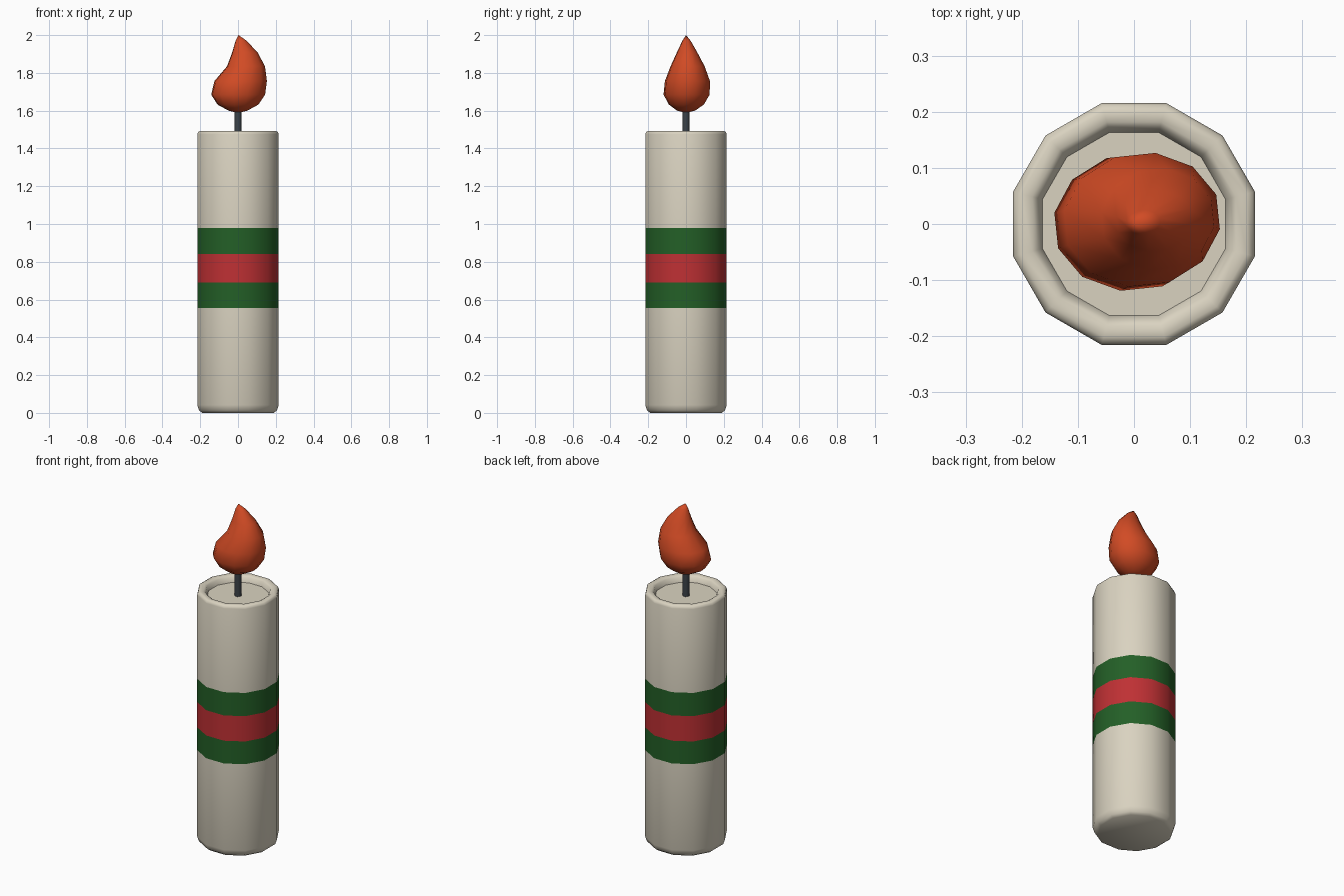
import bpy, bmesh, math

if "Cube" in bpy.data.objects:
    bpy.data.objects.remove(bpy.data.objects["Cube"])


def material(name, rgb):
    m = bpy.data.materials.new(name)
    m.diffuse_color = (*rgb, 1)
    m.use_nodes = True
    m.node_tree.nodes["Principled BSDF"].inputs["Base Color"].default_value = m.diffuse_color
    return m


cream = material("cream wax", (0.70, 0.65, 0.53))
green = material("green band", (0.017, 0.115, 0.02))
red = material("red band", (0.52, 0.03, 0.034))
orange = material("flame orange", (0.64, 0.07, 0.018))
dark = material("wick grey", (0.045, 0.055, 0.065))


def loft(name, rings, sides, phase, mats, angle, pick=None):
    """Skin elliptical rings (z, cx, cy, rx, ry); zero radius closes to a point."""
    bm = bmesh.new()
    loops = []
    for z, cx, cy, rx, ry in rings:
        if rx == 0:
            loops.append([bm.verts.new((cx, cy, z))] * sides)
            continue
        loops.append([bm.verts.new((cx + rx * math.cos(a), cy + ry * math.sin(a), z))
                      for a in (phase + math.tau * i / sides for i in range(sides))])
    for lo, hi in zip(loops, loops[1:]):
        for i in range(sides):
            j = (i + 1) % sides
            quad = list(dict.fromkeys((lo[i], lo[j], hi[j], hi[i])))
            bm.faces.new(quad)
    if rings[0][3]:
        bm.faces.new(loops[0][::-1])
    if rings[-1][3]:
        bm.faces.new(loops[-1])
    bmesh.ops.recalc_face_normals(bm, faces=bm.faces)
    if pick:
        for f in bm.faces:
            f.material_index = pick(f.calc_center_median().z)
    mesh = bpy.data.meshes.new(name)
    bm.to_mesh(mesh)
    bm.free()
    for m in mats:
        mesh.materials.append(m)
    ob = bpy.data.objects.new(name, mesh)
    bpy.context.collection.objects.link(ob)
    bpy.ops.object.select_all(action='DESELECT')
    ob.select_set(True)
    bpy.context.view_layer.objects.active = ob
    bpy.ops.object.shade_smooth_by_angle(angle=math.radians(angle))
    return ob


# Wax body: twelve-sided turned profile with rounded rim and sunken pool
profile = [(0.196, 0.0), (0.213, 0.013), (0.223, 0.042),
           (0.223, 0.555), (0.223, 0.69), (0.223, 0.84), (0.223, 0.978),
           (0.223, 1.475), (0.219, 1.487), (0.208, 1.493),
           (0.188, 1.491), (0.177, 1.483), (0.169, 1.455)]


def band(z):
    if 0.69 < z < 0.84:
        return 2
    return 1 if 0.555 < z < 0.978 else 0


loft("candle_body", [(z, 0, 0, r, r) for r, z in profile], 12,
     math.radians(15), [cream, green, red], 50, band)

# Wick
loft("wick", [(1.45, 0, 0, 0.019, 0.019), (1.62, 0, 0, 0.019, 0.019)], 8,
     math.radians(22.5), [dark], 50)

# Flame: teardrop whose upper half bulges to one side
flame = [(1.588, 0, 0, 0, 0),
         (1.600, 0.000, 0.000, 0.050, 0.048),
         (1.632, 0.000, 0.002, 0.110, 0.093),
         (1.685, 0.001, 0.003, 0.145, 0.123),
         (1.757, 0.015, 0.006, 0.141, 0.120),
         (1.835, 0.043, 0.004, 0.102, 0.091),
         (1.907, 0.037, 0.002, 0.069, 0.055),
         (1.970, 0.017, 0.001, 0.030, 0.022),
         (2.000, 0.003, 0, 0, 0)]
loft("flame", flame, 12, math.radians(15), [orange], 75)
bpy.context.object.rotation_euler.z = math.radians(6)
